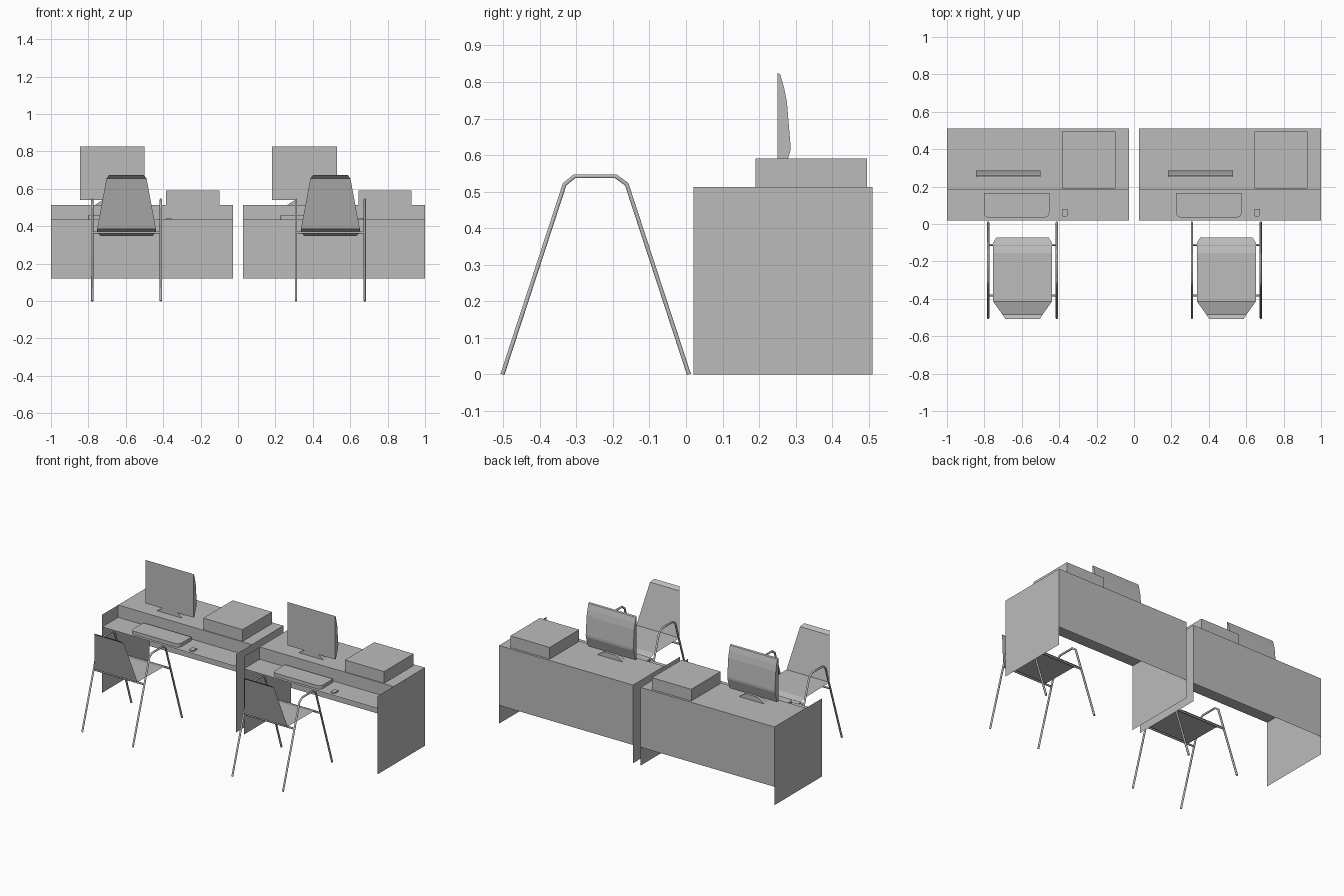
import bpy
import bmesh
from mathutils import Matrix

cube = bpy.data.objects.get("Cube")
if cube:
    bpy.data.objects.remove(cube, do_unlink=True)

grey = bpy.data.materials.new("plain_grey")
grey.use_nodes = True
GREY = (0.5, 0.5, 0.5, 1)
grey.diffuse_color = GREY
grey.node_tree.nodes["Principled BSDF"].inputs["Base Color"].default_value = GREY


def add(name, data):
    ob = bpy.data.objects.new(name, data)
    bpy.context.collection.objects.link(ob)
    ob.data.materials.append(grey)
    return ob


def finish(name, bm):
    me = bpy.data.meshes.new(name)
    bm.to_mesh(me)
    bm.free()
    return add(name, me)


def box(name, x, y, z, bevel=0.0):
    """Box from (min, max) pairs, optionally with rounded front corners."""
    bm = bmesh.new()
    size = [b - a for a, b in (x, y, z)]
    mid = [(a + b) / 2 for a, b in (x, y, z)]
    bmesh.ops.create_cube(bm, size=1, matrix=Matrix.Translation(mid) @ Matrix.Diagonal((*size, 1)))
    if bevel:
        edges = [e for e in bm.edges
                 if all(v.co.y < mid[1] for v in e.verts)
                 and abs(e.verts[0].co.z - e.verts[1].co.z) > 1e-4]
        bmesh.ops.bevel(bm, geom=edges, offset=bevel, segments=3, profile=0.5, affect='EDGES')
    return finish(name, bm)


def prism(name, outline, step):
    """Extrude a closed planar outline along a vector."""
    bm = bmesh.new()
    face = bm.faces.new([bm.verts.new(p) for p in outline])
    out = bmesh.ops.extrude_face_region(bm, geom=[face])
    bmesh.ops.translate(bm, vec=step, verts=[g for g in out["geom"] if isinstance(g, bmesh.types.BMVert)])
    bmesh.ops.recalc_face_normals(bm, faces=bm.faces)
    return finish(name, bm)


def sheet(name, rows):
    """Thin skin through a list of (left point, right point) rows."""
    bm = bmesh.new()
    pairs = [[bm.verts.new(p) for p in row] for row in rows]
    for (a, b), (c, d) in zip(pairs, pairs[1:]):
        bm.faces.new((a, b, d, c))
    return finish(name, bm)


def tube(name, points, radius):
    cu = bpy.data.curves.new(name, 'CURVE')
    cu.dimensions = '3D'
    cu.bevel_depth = radius
    cu.bevel_resolution = 1
    cu.use_fill_caps = True
    sp = cu.splines.new('POLY')
    sp.points.add(len(points) - 1)
    for p, co in zip(sp.points, points):
        p.co = (*co, 1)
    tmp = bpy.data.objects.new(name + "_path", cu)
    bpy.context.collection.objects.link(tmp)
    bpy.context.view_layer.update()
    me = bpy.data.meshes.new_from_object(tmp.evaluated_get(bpy.context.evaluated_depsgraph_get()))
    bpy.data.objects.remove(tmp, do_unlink=True)
    me.materials.clear()
    return add(name, me)


FRONT, STEP, BACK = 0.02, 0.185, 0.51
TOP, SHELF, PANEL = 0.513, 0.432, 0.12


def desk(tag, x0):
    x1 = x0 + 0.972

    def span(name, *profile):
        sheet(name + tag, [((x0, y, z), (x1, y, z)) for y, z in profile])

    # Side panels reach the floor
    for side, x in (("right", x0), ("left", x1)):
        sheet(f"{side}_side_panel{tag}",
              [((x, FRONT, z), (x, BACK, z)) for z in (0, TOP)])
    # Worktop, riser, shelf and modesty panel
    span("worktop", (STEP, TOP), (BACK, TOP))
    span("riser", (STEP, SHELF), (STEP, TOP))
    span("keyboard_shelf", (FRONT, SHELF), (BACK, SHELF))
    span("back_panel", (BACK, TOP), (BACK, PANEL))

    # Equipment
    box("computer_case" + tag, (x0 + 0.615, x0 + 0.9), (0.19, 0.495), (TOP, 0.59))
    box("keyboard" + tag, (x0 + 0.197, x0 + 0.547), (0.035, 0.165), (0.434, 0.457), 0.025)
    box("mouse" + tag, (x0 + 0.615, x0 + 0.645), (0.04, 0.08), (SHELF, 0.441), 0.008)

    # Monitor: flat screen with a bulged back
    profile = [(0.25, 0.54), (0.25, 0.825), (0.258, 0.82), (0.268, 0.785),
               (0.276, 0.745), (0.286, 0.625), (0.285, 0.61), (0.262, 0.54)]
    prism("monitor" + tag, [(x0 + 0.155, y, z) for y, z in profile], (0.345, 0, 0))
    mid = x0 + 0.3275
    foot = [(-0.1, 0.508), (0.1, 0.508), (0.043, 0.545), (-0.043, 0.545)]
    prism("monitor_stand" + tag, [(mid + x, 0.252, z) for x, z in foot], (0, 0.028, 0))


def chair(tag, cx):
    # Moulded seat and back: (half width, y, z)
    shell = [(0.093, -0.507, 0.673), (0.107, -0.485, 0.655), (0.157, -0.415, 0.386),
             (0.157, -0.155, 0.383), (0.157, -0.1, 0.367), (0.14, -0.073, 0.348)]
    sheet("chair_shell" + tag, [((cx - w, y, z), (cx + w, y, z)) for w, y, z in shell])
    # Bent tube legs on both sides
    legs = [(-0.502, 0), (-0.332, 0.52), (-0.305, 0.542), (-0.192, 0.542), (-0.162, 0.52), (0.008, 0)]
    for side, s in (("right", -1), ("left", 1)):
        tube(f"chair_{side}_legs{tag}", [(cx + s * 0.184, y, z) for y, z in legs], 0.0065)
    # Cross bars under the seat
    for end, y in (("front", -0.112), ("back", -0.382)):
        tube(f"chair_{end}_bar{tag}", [(cx + s * 0.184, y, 0.366) for s in (-1, 1)], 0.006)


for tag, desk_x, chair_x in (("_right", -1.0, -0.596), ("_left", 0.028, 0.494)):
    desk(tag, desk_x)
    chair(tag, chair_x)
